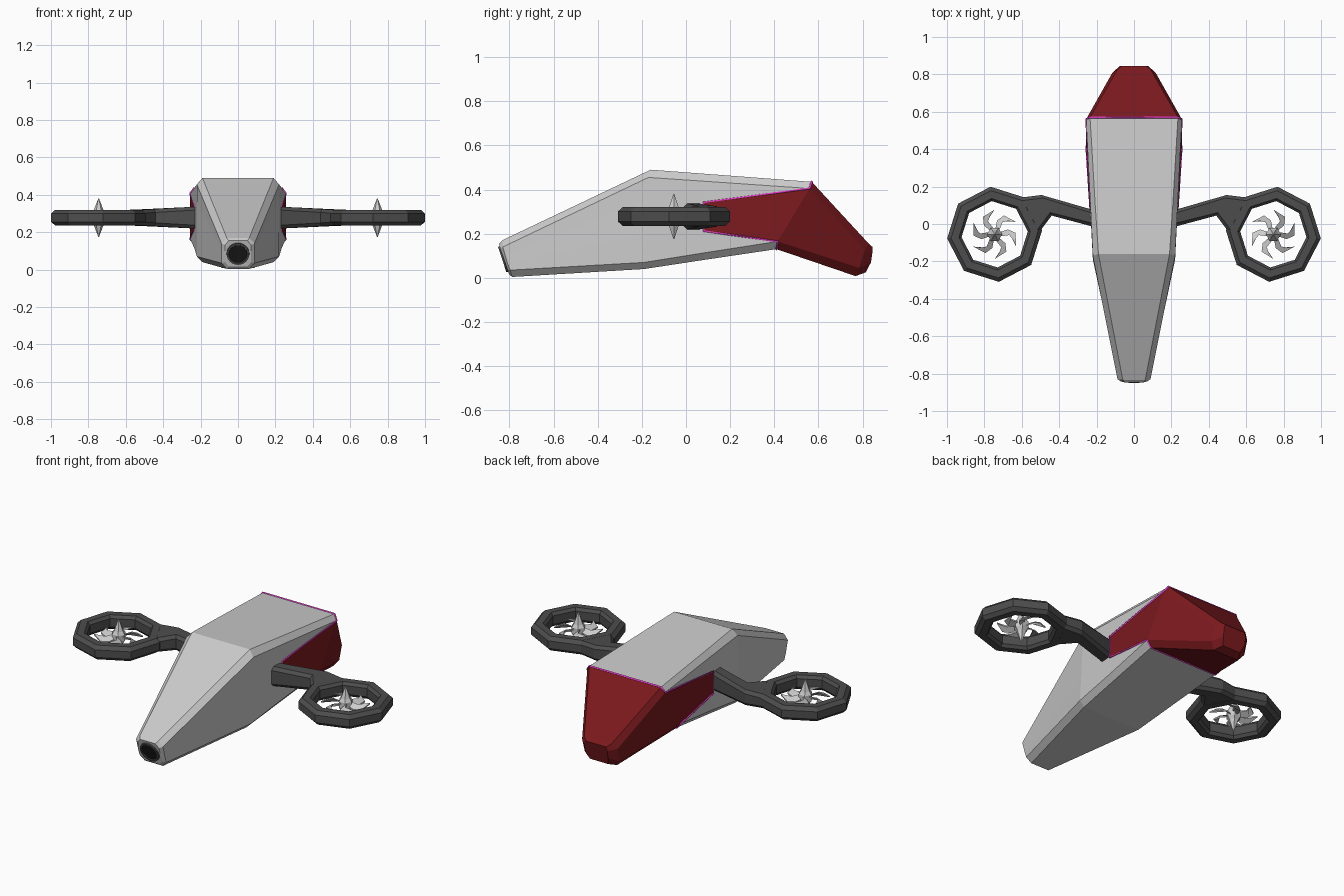
import bpy, bmesh
from math import sin, cos, radians, pi
from mathutils import Vector, Matrix

if "Cube" in bpy.data.objects:
    bpy.data.objects.remove(bpy.data.objects["Cube"])


def mat(name, col):
    m = bpy.data.materials.new(name)
    m.diffuse_color = (*col, 1)
    m.use_nodes = True
    m.node_tree.nodes["Principled BSDF"].inputs["Base Color"].default_value = m.diffuse_color
    return m


DARK = mat("dark_grey", (0.075, 0.075, 0.075))
BLACK = mat("black", (0.01, 0.01, 0.01))
RED = mat("red", (0.2, 0.01, 0.013))
PINK = mat("pink", (0.8, 0.05, 0.6))


def finish(bm, name, material=None, mirror=False):
    bmesh.ops.remove_doubles(bm, verts=bm.verts, dist=1e-4)
    bmesh.ops.dissolve_degenerate(bm, edges=bm.edges, dist=1e-5)
    bmesh.ops.recalc_face_normals(bm, faces=bm.faces)
    me = bpy.data.meshes.new(name)
    bm.to_mesh(me)
    bm.free()
    ob = bpy.data.objects.new(name, me)
    bpy.context.collection.objects.link(ob)
    if material:
        me.materials.append(material)
    if mirror:
        ob.modifiers.new("mirror", 'MIRROR')
    return ob


def loft(bm, rings, caps=(True, True), closed=False, skip=()):
    """Skin between rings of points; skip holds (ring, side) gaps."""
    vs = [[bm.verts.new(p) for p in r] for r in rings]
    n = len(vs[0])
    for i in range(len(vs) if closed else len(vs) - 1):
        a, b = vs[i], vs[(i + 1) % len(vs)]
        for j in range(n):
            if (i, j) not in skip:
                k = (j + 1) % n
                bm.faces.new((a[j], a[k], b[k], b[j]))
    if not closed:
        if caps[0]:
            bm.faces.new(vs[0])
        if caps[1]:
            bm.faces.new(vs[-1][::-1])


def both(half):
    """Complete a right-hand half section with its mirrored left half."""
    return list(half) + [(-x, y, z) for x, y, z in reversed(half)]


# Grey fuselage shell, half sections from top to bottom, with side notch gaps
shell = [
    [(.05, -.847, .155), (.07, -.842, .132), (.07, -.831, .1), (.07, -.82, .07), (.07, -.81, .04), (.05, -.802, .016)],
    [(.06, -.833, .17), (.088, -.83, .14), (.088, -.82, .105), (.088, -.81, .07), (.088, -.797, .035), (.06, -.788, .004)],
    [(.19, -.16, .49), (.22, -.17, .455), (.22, -.17, .36), (.22, -.18, .2), (.22, -.19, .07), (.19, -.19, .04)],
    [(.206, .08, .472), (.232, .08, .438), (.234, .08, .342), (.234, .08, .212), (.233, .08, .113), (.206, .08, .081)],
    [(.235, .57, .435), (.256, .56, .405), (.256, .56, .405), (.256, .415, .165), (.256, .415, .165), (.225, .41, .13)],
]
bm = bmesh.new()
loft(bm, [both(r) for r in shell], caps=(True, False), skip={(3, 2), (3, 8)})
finish(bm, "fuselage_shell")

# Red tail, running forward inside the shell to fill the notch
rear = [shell[4][i] for i in (0, 1, 3, 5)]
tail = [
    [(.15, .08, .342), (.234, .08, .342), (.234, .08, .212), (.15, .08, .212)],
    rear,
    [(.088, .828, .155), (.115, .81, .125), (.115, .785, .045), (.085, .768, .008)],
    [(.065, .845, .14), (.075, .845, .118), (.075, .838, .07), (.06, .815, .025)],
]
bm = bmesh.new()
loft(bm, [both(r) for r in tail])
finish(bm, "red_tail", RED)

# Pink trim along the edge of the shell
path = both([rear[0], rear[1], shell[3][2], shell[3][3], rear[2], rear[3]])
cu = bpy.data.curves.new("pink_trim", 'CURVE')
cu.dimensions = '3D'
cu.bevel_depth = .006
cu.bevel_resolution = 0
sp = cu.splines.new('POLY')
sp.points.add(len(path) - 1)
for pt, co in zip(sp.points, path):
    pt.co = (*co, 1)
sp.use_cyclic_u = True
cu.materials.append(PINK)
bpy.context.collection.objects.link(bpy.data.objects.new("pink_trim", cu))

# Nose sensor: tilted round bezel with a dark lens
axis = Vector((0, -.95, -.31)).normalized()
frame = Matrix.Translation((0, -.826, .085)) @ axis.to_track_quat('Z', 'Y').to_matrix().to_4x4()


def circle(r, h, n=24):
    return [frame @ Vector((r * cos(2 * pi * i / n), r * sin(2 * pi * i / n), h)) for i in range(n)]


bm = bmesh.new()
loft(bm, [circle(r, h) for r, h in ((.062, -.01), (.06, .007), (.05, .007), (.046, -.01))], closed=True)
finish(bm, "sensor_bezel", DARK)
bm = bmesh.new()
loft(bm, [circle(.048, -.01), circle(.048, .003)])
finish(bm, "sensor_lens", BLACK)

# Rotor arms: chamfered beam flaring into the ring
Z = .278
C = Vector((.745, -.055, Z))


def arm_section(front, back, h, c=.018):
    f, b = Vector((*front, Z)), Vector((*back, Z))
    d = (b - f).normalized() * c
    up, mid = Vector((0, 0, h)), Vector((0, 0, h - c))
    return [f + mid, f + d + up, b - d + up, b + mid,
            b - mid, b - d - up, f + d - up, f - mid]


bm = bmesh.new()
loft(bm, [arm_section((.17, -.03), (.17, .075), .07),
          arm_section((.235, -.01), (.235, .08), .058),
          arm_section((.44, .045), (.495, .155), .046),
          arm_section((.515, -.055), (.615, .14), .041)])
finish(bm, "rotor_arm", DARK, mirror=True)

# Eight-sided rotor ring
prof = [(.255, .022), (.234, .042), (.192, .042), (.178, .025),
        (.178, -.025), (.192, -.042), (.234, -.042), (.255, -.022)]
bm = bmesh.new()
loft(bm, [[C + Vector((r * cos(a), r * sin(a), z)) for r, z in prof]
          for a in (radians(45 * i - 5) for i in range(8))], closed=True)
finish(bm, "rotor_ring", DARK, mirror=True)

# Spinner: pointed six-sided hub above and below
bm = bmesh.new()
loft(bm, [[C + Vector((r * cos(i * pi / 3), r * sin(i * pi / 3), z)) for i in range(6)]
          for r, z in ((.002, -.103), (.028, -.035), (.04, -.018), (.04, .018), (.028, .035), (.002, .103))])
finish(bm, "rotor_spinner", mirror=True)

# Six sickle-shaped blades: (radius, angle, height)
blade = [(.03, -22, -.01), (.075, -20, -.012), (.112, -4, -.008), (.132, 30, .004),
         (.102, 16, .01), (.078, 3, .01), (.03, 22, .01)]
bm = bmesh.new()
for k in range(6):
    loft(bm, [[C + Vector((r * cos(radians(a + 60 * k)), r * sin(radians(a + 60 * k)), z + t))
               for r, a, z in blade] for t in (-.004, .004)])
finish(bm, "rotor_blades", mirror=True)
